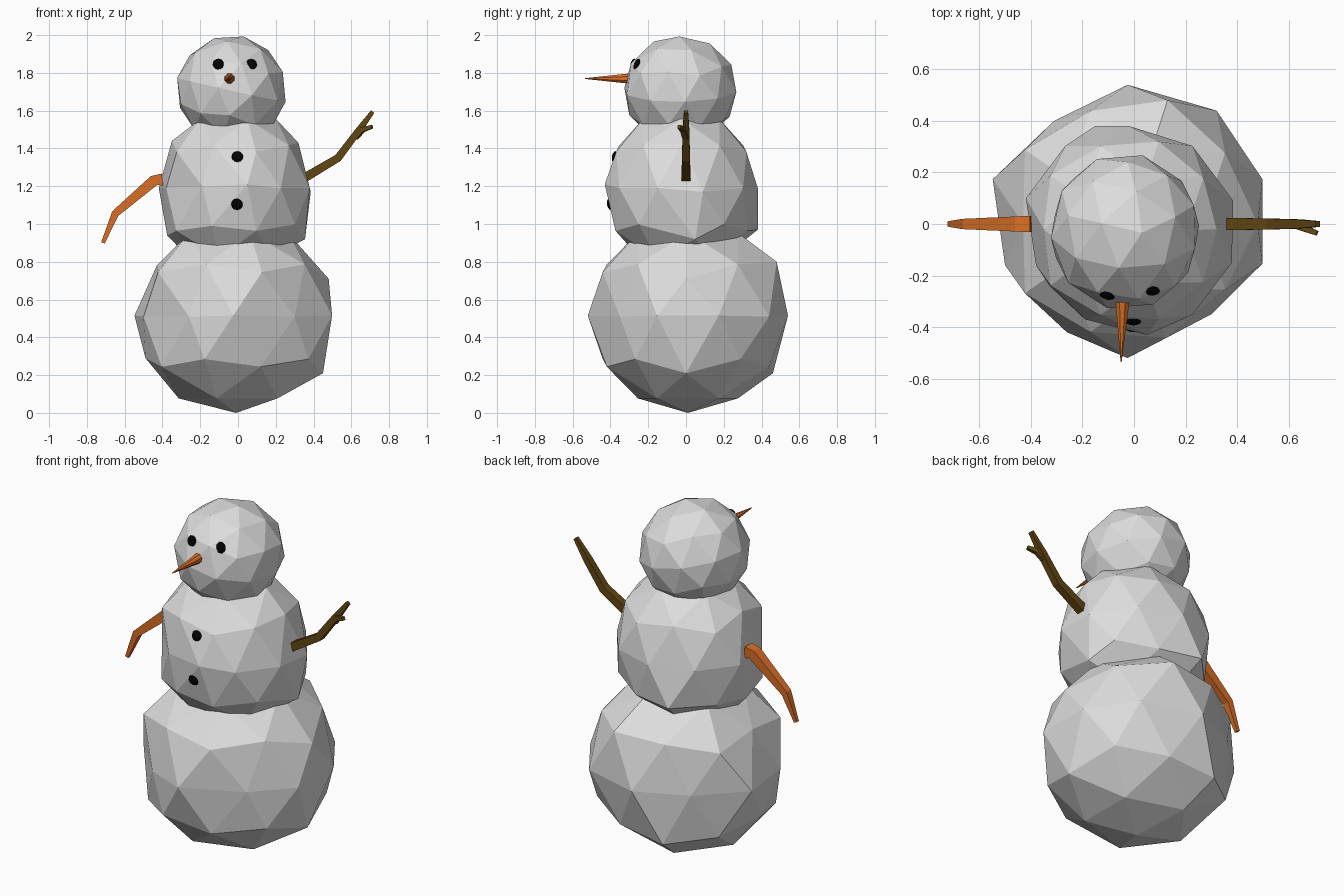
import bpy, bmesh, math
from mathutils import Vector, Euler
from mathutils.bvhtree import BVHTree

cube = bpy.data.objects.get("Cube")
if cube:
    bpy.data.objects.remove(cube, do_unlink=True)


def material(name, rgb):
    m = bpy.data.materials.new(name)
    m.use_nodes = True
    m.diffuse_color = (*rgb, 1)
    m.node_tree.nodes["Principled BSDF"].inputs["Base Color"].default_value = (*rgb, 1)
    return m


SNOW = material("snow", (0.72, 0.72, 0.72))
COAL = material("coal", (0.001, 0.001, 0.001))
ORANGE = material("carrot_orange", (0.7, 0.16, 0.02))
BROWN = material("twig_brown", (0.12, 0.06, 0.006))


def finish(bm, name, mat):
    bmesh.ops.recalc_face_normals(bm, faces=bm.faces[:])
    mesh = bpy.data.meshes.new(name)
    bm.to_mesh(mesh)
    mesh.materials.append(mat)
    obj = bpy.data.objects.new(name, mesh)
    bpy.context.collection.objects.link(obj)
    return obj


def snowball(name, centre, radii, tilt=(0, 0, 0), flare=0.0, dents=()):
    """Faceted ball; flare widens its lower half, dents pull the nearest corner
    to each given point. Returns its surface tree."""
    bm = bmesh.new()
    bmesh.ops.create_icosphere(bm, subdivisions=2, radius=1)
    turn = Euler(tilt).to_matrix()
    for v in bm.verts:
        p = turn @ v.co
        wide = 1 + flare * max(0, -p.z)
        v.co = Vector(centre) + Vector((p.x * radii[0] * wide, p.y * radii[1] * wide, p.z * radii[2]))
    for dent in map(Vector, dents):
        min(bm.verts, key=lambda v: (v.co - dent).length).co = dent
    tree = BVHTree.FromBMesh(bm)
    finish(bm, name, SNOW)
    bm.free()
    return tree


def coal(name, tree, x, z, radius=0.031):
    """Flattened lump resting on the front of a snowball, facing mostly forward."""
    hit, normal, _, _ = tree.ray_cast(Vector((x, -2, z)), Vector((0, 1, 0)))
    if normal.y > 0:
        normal = -normal
    facing = normal + Vector((0, -1, 0))
    bm = bmesh.new()
    bmesh.ops.create_uvsphere(bm, u_segments=12, v_segments=6, radius=radius)
    bmesh.ops.scale(bm, vec=(1, 1, 0.5), verts=bm.verts)
    obj = finish(bm, name, COAL)
    bm.free()
    obj.location = hit
    obj.rotation_euler = facing.to_track_quat("Z", "Y").to_euler()


def limb(name, mat, path, widths, sides=4):
    """Tapered faceted bar along a path; widths are half the thickness."""
    bm = bmesh.new()
    pts = [Vector(p) for p in path]
    angles = [math.tau * (k + 0.5) / sides for k in range(sides)]
    rings = []
    for i, (p, w) in enumerate(zip(pts, widths)):
        along = (pts[min(i + 1, len(pts) - 1)] - pts[max(i - 1, 0)]).normalized()
        side = along.cross(Vector((0, 0, 1))).normalized()
        up = side.cross(along)
        r = w / math.cos(math.pi / sides)
        rings.append([bm.verts.new(p + r * (side * math.cos(a) + up * math.sin(a))) for a in angles])
    for a, b in zip(rings, rings[1:]):
        for k in range(sides):
            n = (k + 1) % sides
            bm.faces.new((a[k], a[n], b[n], b[k]))
    bm.faces.new(rings[0])
    bm.faces.new(rings[-1])
    finish(bm, name, mat)
    bm.free()


# Stacked, slightly uneven snowballs
snowball("base_snowball", (-0.025, 0.01, 0.515), (0.55, 0.53, 0.515), dents=[
    (0.32, 0.44, 0.51), (0.3, -0.35, 0.51), (-0.26, -0.42, 0.51), (-0.5, -0.16, 0.51),
    (-0.31, 0.4, 0.51), (0.45, 0, 0.21), (0.48, 0, 0.71), (-0.43, 0, 0.78),
    (-0.49, 0, 0.29), (-0.01, 0.01, 0), (0.13, 0.48, 0.8), (-0.17, 0.46, 0.21)])
body = snowball("middle_snowball", (-0.02, -0.025, 1.19), (0.42, 0.405, 0.43), flare=0.12, dents=[
    (0.05, -0.43, 1.21), (0.385, 0.09, 1.17), (0.355, 0.05, 0.92), (-0.375, -0.02, 0.94),
    (-0.15, 0.38, 0.97), (-0.14, -0.37, 0.99), (-0.19, -0.37, 1.2), (-0.38, -0.16, 1.19),
    (0.32, -0.02, 1.43), (-0.35, -0.02, 1.44)])
head = snowball("head_snowball", (-0.035, -0.03, 1.71), (0.295, 0.305, 0.29), tilt=(0.1, 0.2, 0.4))

# Face and buttons
coal("right_eye", head, -0.105, 1.845)
coal("left_eye", head, 0.07, 1.845)
coal("upper_button", body, -0.003, 1.355)
coal("lower_button", body, -0.005, 1.105)
limb("carrot_nose", ORANGE, [(-0.045, -0.26, 1.77), (-0.045, -0.31, 1.77), (-0.05, -0.535, 1.77)],
     [0.028, 0.026, 0.002], sides=8)

# Arms
limb("right_arm", ORANGE,
     [(-0.4, 0, 1.235), (-0.445, 0, 1.23), (-0.65, 0, 1.055), (-0.715, 0, 0.9)],
     [0.032, 0.029, 0.02, 0.01])
limb("left_arm", BROWN,
     [(0.345, 0, 1.24), (0.53, 0, 1.35), (0.635, 0, 1.49), (0.713, 0, 1.595)],
     [0.024, 0.021, 0.018, 0.011])
limb("left_arm_twig", BROWN, [(0.62, 0, 1.46), (0.66, -0.015, 1.5), (0.71, -0.036, 1.515)],
     [0.016, 0.014, 0.009])
